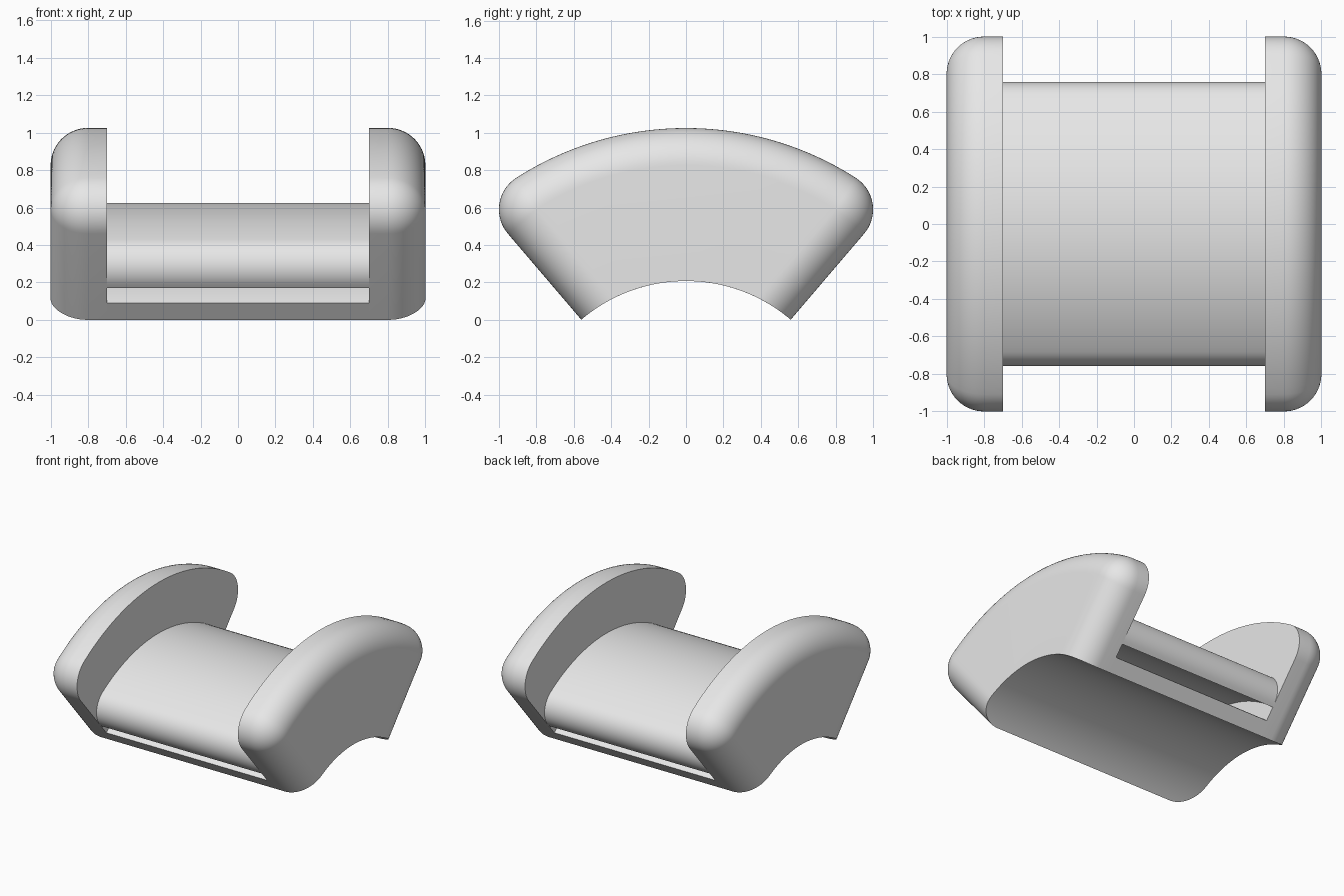
import bpy, bmesh
from math import sin, cos, asin, radians, pi

cube = bpy.data.objects.get("Cube")
if cube:
    bpy.data.objects.remove(cube, do_unlink=True)

HALF_ANGLE = radians(40.5)   # half spread of the curved saddle
AXIS_Z = -0.655              # height of the common arc axis

grey = bpy.data.materials.new("light_grey")
grey.use_nodes = True
grey.diffuse_color = (0.8, 0.8, 0.8, 1)
grey.node_tree.nodes["Principled BSDF"].inputs["Base Color"].default_value = (0.8, 0.8, 0.8, 1)


def spread(a, b, n):
    return [a + (b - a) * i / n for i in range(n + 1)]


def sector(outer, inner, fillet, inset=0.0):
    """Closed arc-sector outline (y, z): rounded outer corners, sides and top inset."""
    rho = outer - fillet
    phi = HALF_ANGLE - asin(fillet / rho)
    end = HALF_ANGLE - asin(inset / inner)
    r = fillet - inset if fillet else 0.0
    cy, cz = rho * sin(phi), rho * cos(phi)
    top = [((outer - inset) * sin(a), (outer - inset) * cos(a)) for a in spread(-phi, phi, 48)]
    corner = [(cy + r * sin(a), cz + r * cos(a)) for a in spread(phi, HALF_ANGLE + pi / 2, 16)]
    under = [(inner * sin(a), inner * cos(a)) for a in spread(end, -end, 48)]
    other = [(-y, z) for y, z in reversed(corner)]
    return [(y, z + AXIS_Z) for y, z in top + corner + under + other]


def loft(name, slices):
    """Skin a list of (x, outline) slices and cap both ends."""
    bm = bmesh.new()
    rings = [[bm.verts.new((x, y, z)) for y, z in outline] for x, outline in slices]
    for a, b in zip(rings, rings[1:]):
        for i in range(len(a)):
            j = (i + 1) % len(a)
            bm.faces.new((a[i], a[j], b[j], b[i]))
    bm.faces.new(rings[0])
    bm.faces.new(rings[-1])
    bmesh.ops.remove_doubles(bm, verts=bm.verts, dist=1e-5)
    bmesh.ops.recalc_face_normals(bm, faces=bm.faces)
    mesh = bpy.data.meshes.new(name)
    bm.to_mesh(mesh)
    bm.free()
    mesh.materials.append(grey)
    obj = bpy.data.objects.new(name, mesh)
    bpy.context.collection.objects.link(obj)
    bpy.ops.object.select_all(action='DESELECT')
    obj.select_set(True)
    bpy.context.view_layer.objects.active = obj
    bpy.ops.object.shade_smooth_by_angle(angle=radians(30))


# Side flanges with a rolled outer rim
ROUND = 0.2
for name, side in (("left_flange", 1), ("right_flange", -1)):
    slices = [(side * 0.7, sector(1.68, 0.862, ROUND))]
    for t in spread(0, pi / 2, 14):
        slices.append((side * (0.8 + ROUND * sin(t)),
                       sector(1.68, 0.862, ROUND, ROUND * (1 - cos(t)))))
    loft(name, slices)

# Thin curved base plate and the rounded bridge above the open slot
for name, outer, inner, fillet in (("base_plate", 0.98, 0.862, 0),
                                   ("bridge", 1.28, 1.085, 0.16)):
    outline = sector(outer, inner, fillet)
    loft(name, [(-0.7, outline), (0.7, outline)])
